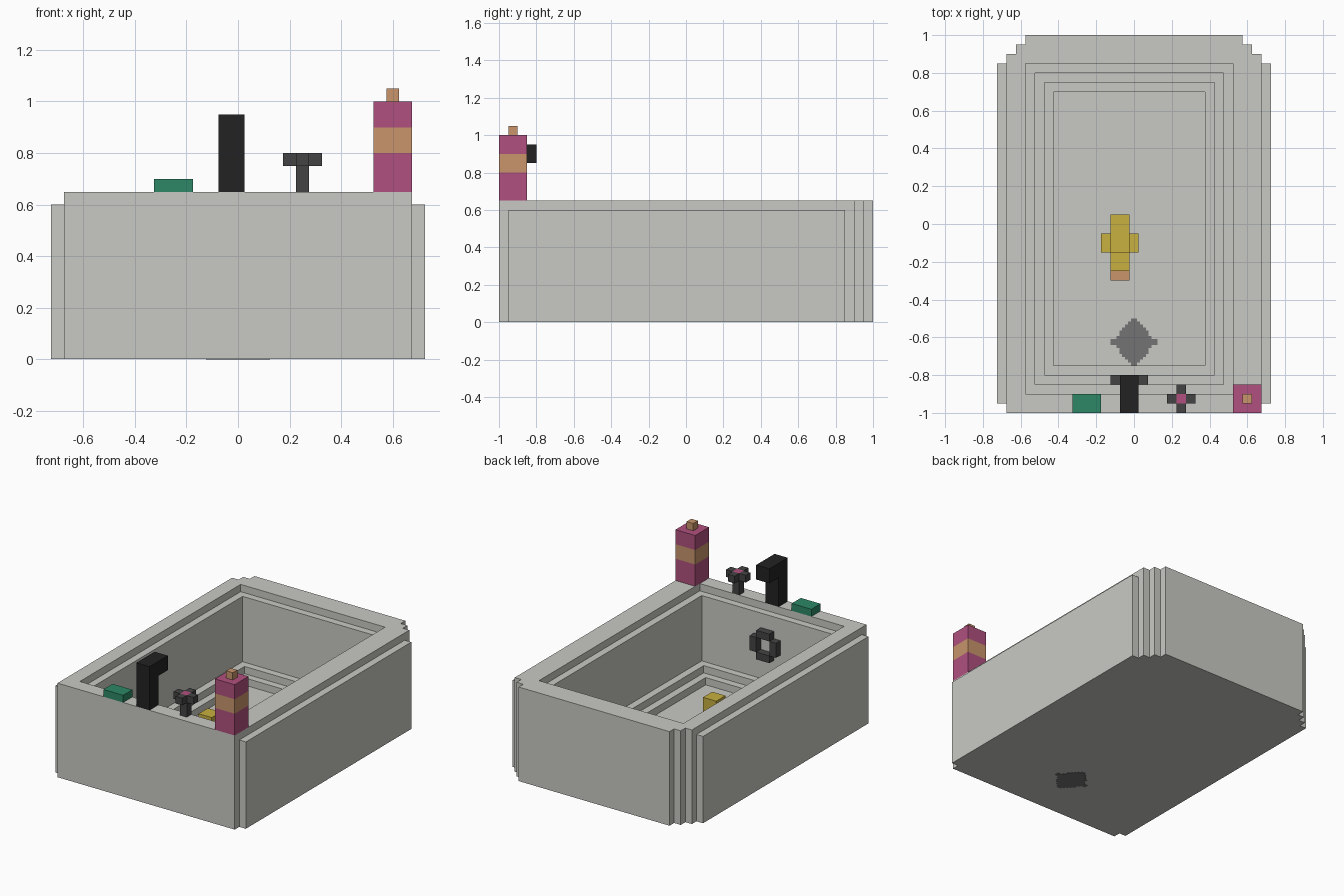
import bpy, bmesh

if "Cube" in bpy.data.objects:
    bpy.data.objects.remove(bpy.data.objects["Cube"])


def material(name, hex_code):
    def lin(c):
        return c / 12.92 if c <= 0.04045 else ((c + 0.055) / 1.055) ** 2.4
    rgb = [lin(int(hex_code[i:i + 2], 16) / 255) for i in (0, 2, 4)]
    m = bpy.data.materials.new(name)
    m.diffuse_color = (*rgb, 1)
    m.use_nodes = True
    m.node_tree.nodes["Principled BSDF"].inputs["Base Color"].default_value = m.diffuse_color
    return m


STONE = material("pale stone", "C9C9C4")
BLACK = material("black", "222222")
DARK = material("dark grey", "444445")
METAL = material("drain grey", "727472")
PINK = material("pink", "B0507E")
TAN = material("tan", "C8956C")
GREEN = material("green", "2D8766")
YELLOW = material("yellow", "C8B040")


def finish(bm, name, mat):
    bmesh.ops.recalc_face_normals(bm, faces=bm.faces)
    me = bpy.data.meshes.new(name)
    bm.to_mesh(me)
    bm.free()
    me.materials.append(mat)
    ob = bpy.data.objects.new(name, me)
    bpy.context.collection.objects.link(ob)
    return ob


def loft(name, rings, mat):
    """Closed solid through rings of (outline, z)."""
    bm = bmesh.new()
    loops = [[bm.verts.new((x, y, z)) for x, y in pts] for pts, z in rings]
    for a, b in zip(loops, loops[1:]):
        for i in range(len(a)):
            j = (i + 1) % len(a)
            bm.faces.new((a[i], a[j], b[j], b[i]))
    bm.faces.new(loops[0][::-1])
    bm.faces.new(loops[-1])
    return finish(bm, name, mat)


def rect(x0, x1, y0, y1):
    return [(x0, y0), (x1, y0), (x1, y1), (x0, y1)]


def box(name, x0, x1, y0, y1, z0, z1, mat):
    r = rect(x0, x1, y0, y1)
    return loft(name, [(r, z0), (r, z1)], mat)


BASE = 0.002  # tub underside, just above the drain's

# Tub body with stepped back corners
half = [(0.675, -1), (0.675, 0.9), (0.625, 0.9), (0.625, 0.95), (0.575, 0.95), (0.575, 1)]
outline = half + [(-x, y) for x, y in reversed(half)]
tub = loft("tub_body", [(outline, BASE), (outline, 0.65)], STONE)

# Stepped basin cut out of the body: lip at the top, two steps at the bottom
r1, r2, r3, r4 = [rect(-0.575 + d, 0.525 - d, -0.9 + d, 0.85 - d)
                  for d in (0, 0.05, 0.1, 0.15)]
basin = loft("basin_cutter", [(r4, 0.05), (r4, 0.1), (r3, 0.1), (r3, 0.15),
                              (r2, 0.15), (r2, 0.6), (r1, 0.6), (r1, 0.8)], STONE)
basin.hide_render = True
cut = tub.modifiers.new("basin", "BOOLEAN")
cut.operation = "DIFFERENCE"
cut.solver = "EXACT"
cut.object = basin
bpy.context.view_layer.objects.active = tub
bpy.ops.object.modifier_apply(modifier="basin")
bpy.data.objects.remove(basin)

# Side panels
box("right_panel", 0.675, 0.725, -0.95, 0.85, BASE, 0.6, STONE)
box("left_panel", -0.725, -0.675, -0.95, 0.85, BASE, 0.6, STONE)

# Drain: stepped diamond running through the floor
c = 0.0156
widths = [1, 2, 3, 4, 5, 5, 6, 8]
quarter = []
for i, w in enumerate(widths):
    quarter += [(w * c, (8 - i) * c), (w * c, (7 - i) * c)]
quarter.pop()
right = quarter + [(x, -y) for x, y in reversed(quarter)]
ring = [(x, y - 0.625) for x, y in right + [(-x, y) for x, y in reversed(right)]]
loft("drain", [(ring, 0), (ring, 0.053)], METAL)

# Overflow ring on the inner front wall
for name, x0, x1, z0, z1 in (("top", -0.075, 0.025, 0.45, 0.5),
                             ("bottom", -0.075, 0.025, 0.3, 0.35),
                             ("left", -0.125, -0.075, 0.35, 0.45),
                             ("right", 0.025, 0.075, 0.35, 0.45)):
    box("overflow_" + name, x0, x1, -0.85, -0.8, z0, z1, DARK)

# Faucet
box("faucet_column", -0.075, 0.025, -1, -0.9, 0.65, 0.95, BLACK)
box("faucet_spout", -0.075, 0.025, -0.9, -0.8, 0.85, 0.95, BLACK)

# Cross-shaped tap handle
box("tap_stem", 0.225, 0.275, -0.95, -0.9, 0.65, 0.75, DARK)
box("tap_button", 0.225, 0.275, -0.95, -0.9, 0.75, 0.8, PINK)
for i, (dx, dy) in enumerate(((1, 0), (-1, 0), (0, 1), (0, -1))):
    x, y = 0.25 + dx * 0.05, -0.925 + dy * 0.05
    box(f"tap_arm_{i + 1}", x - 0.025, x + 0.025, y - 0.025, y + 0.025, 0.75, 0.8, DARK)

# Soap bar
box("soap_bar", -0.325, -0.175, -1, -0.9, 0.65, 0.7, GREEN)

# Shampoo bottle with label band and cap
for name, z0, z1, mat in (("base", 0.65, 0.8, PINK), ("label", 0.8, 0.9, TAN),
                          ("shoulder", 0.9, 1.0, PINK)):
    box("bottle_" + name, 0.525, 0.675, -1, -0.85, z0, z1, mat)
box("bottle_cap", 0.575, 0.625, -0.95, -0.9, 1.0, 1.05, TAN)

# Toy duck on the tub floor
box("duck_body", -0.125, -0.025, -0.25, 0.05, 0.05, 0.2, YELLOW)
box("duck_head", -0.125, -0.025, -0.25, -0.15, 0.2, 0.3, YELLOW)
box("duck_beak", -0.125, -0.025, -0.3, -0.25, 0.2, 0.25, TAN)
box("duck_right_wing", -0.025, 0.025, -0.15, -0.05, 0.1, 0.15, YELLOW)
box("duck_left_wing", -0.175, -0.125, -0.15, -0.05, 0.1, 0.15, YELLOW)
